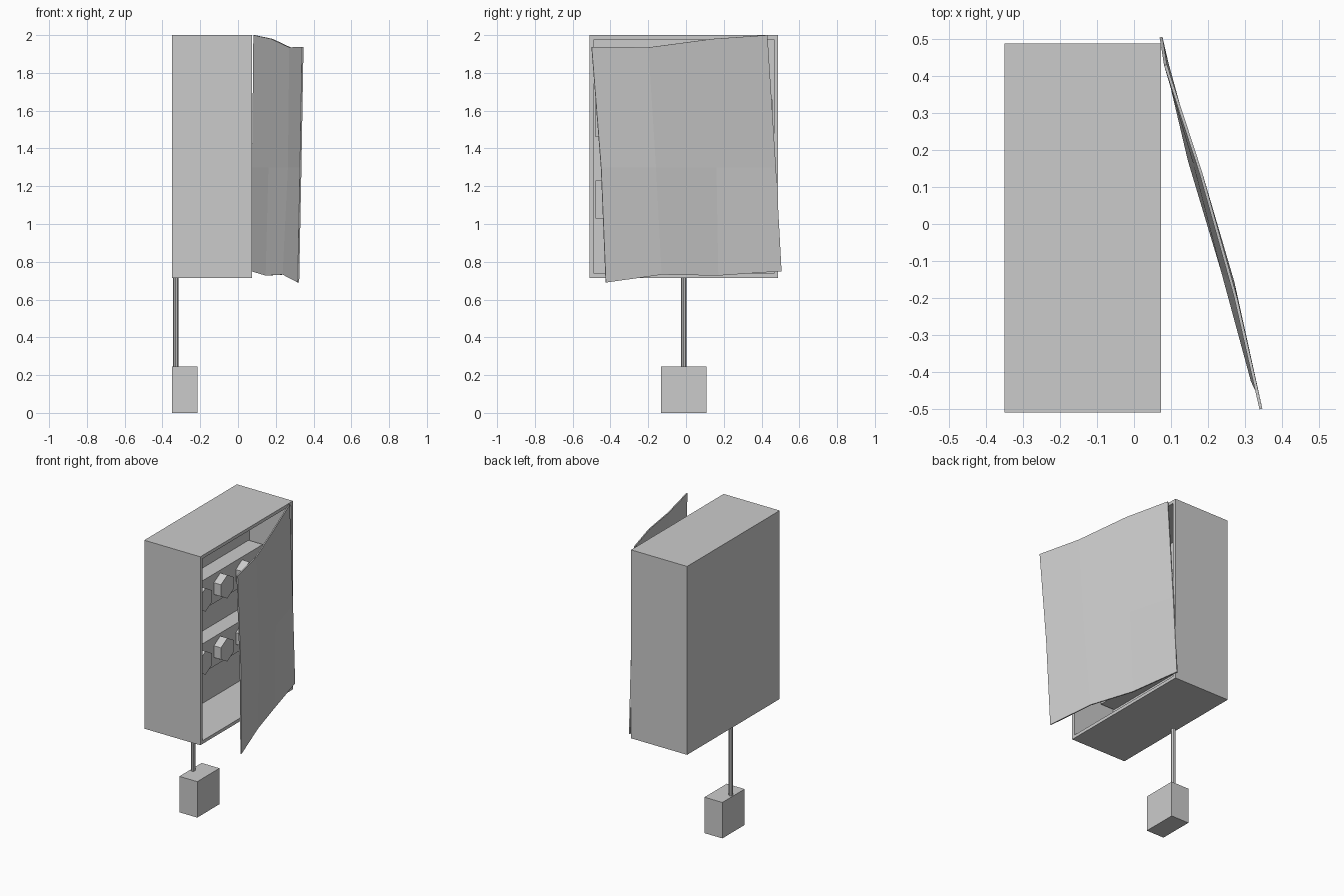
import bpy, bmesh
from math import radians

if "Cube" in bpy.data.objects:
    bpy.data.objects.remove(bpy.data.objects["Cube"])

def make(name, bm):
    bmesh.ops.recalc_face_normals(bm, faces=bm.faces[:])
    me = bpy.data.meshes.new(name)
    bm.to_mesh(me)
    bm.free()
    ob = bpy.data.objects.new(name, me)
    bpy.context.collection.objects.link(ob)
    return ob

def box_bm(lo, hi):
    bm = bmesh.new()
    bmesh.ops.create_cube(bm, size=1)
    for v in bm.verts:
        v.co = [lo[i] + (v.co[i] + 0.5) * (hi[i] - lo[i]) for i in range(3)]
    return bm

def box(name, lo, hi):
    return make(name, box_bm(lo, hi))

def cylinder(name, loc, r, depth, sides, along_x=False):
    bpy.ops.mesh.primitive_cylinder_add(vertices=sides, radius=r, depth=depth, location=loc,
                                        rotation=(radians(90), 0, radians(90)) if along_x else (0, 0, 0))
    bpy.context.object.name = name

# Cabinet shell: inset the +x face and push it inward
bm = box_bm((-0.35, -0.51, 0.715), (0.073, 0.488, 2.0))
bm.normal_update()
front = max(bm.faces, key=lambda f: f.calc_center_median().x)
bmesh.ops.inset_region(bm, faces=[front], thickness=0.031)
ext = bmesh.ops.extrude_discrete_faces(bm, faces=[front])
for v in ext["faces"][0].verts:
    v.co.x = -0.24
make("cabinet", bm)

# Two fuse rows with hexagonal fuses
for row, top in enumerate((1.66, 1.23)):
    box(f"fuse_row_{row}", (-0.24, -0.479, top - 0.2), (-0.133, 0.457, top))
    for i in range(3):
        cylinder(f"fuse_{row}_{i}", (-0.11, -0.235 + 0.235 * i, top - 0.1), 0.08, 0.06, 6, True)

# Bent door: three rows of four points, top to bottom
rows = [
    [(0.085, 0.43, 2.0), (0.18, 0.14, 1.98), (0.275, -0.2, 1.935), (0.343, -0.5, 1.938)],
    [(0.078, 0.475, 1.3), (0.165, 0.16, 1.3), (0.268, -0.16, 1.3), (0.332, -0.45, 1.3)],
    [(0.073, 0.505, 0.75), (0.15, 0.17, 0.727), (0.24, -0.13, 0.732), (0.32, -0.425, 0.69)],
]
bm = bmesh.new()
vs = [[bm.verts.new(p) for p in r] for r in rows]
for j in range(2):
    for i in range(3):
        bm.faces.new((vs[j][i], vs[j + 1][i], vs[j + 1][i + 1], vs[j][i + 1]))
door = make("bent_door", bm)
mod = door.modifiers.new("thickness", "SOLIDIFY")
mod.thickness = 0.008
mod.offset = 0

# Conduit and lower junction box
cylinder("conduit", (-0.33, -0.012, 0.48), 0.014, 0.5, 8)
box("junction_box", (-0.35, -0.132, 0.0), (-0.215, 0.108, 0.245))
